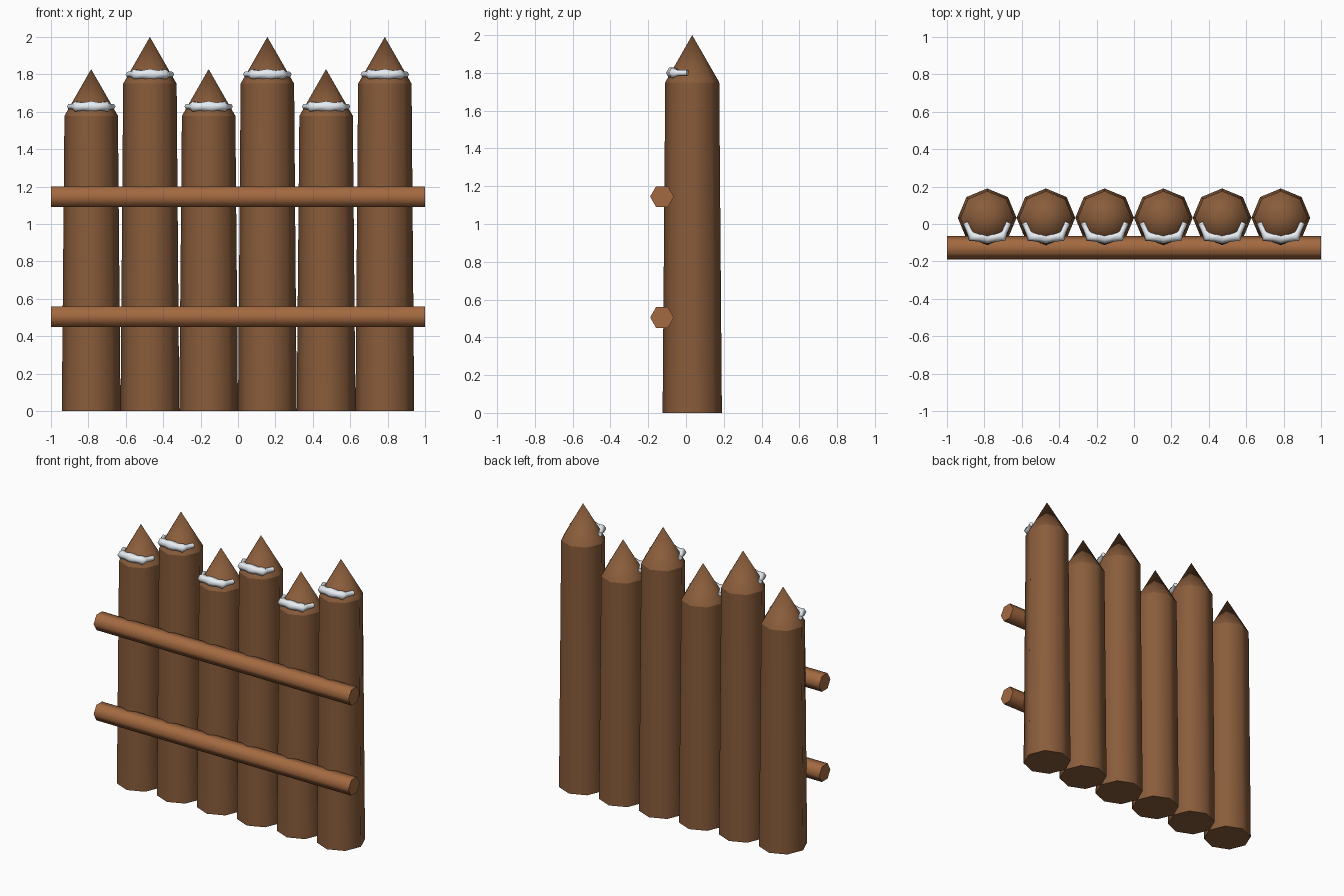
import bpy, bmesh
from math import cos, sin, pi, radians

if "Cube" in bpy.data.objects:
    bpy.data.objects.remove(bpy.data.objects["Cube"])


def material(name, rgb):
    m = bpy.data.materials.new(name)
    m.diffuse_color = (*rgb, 1)
    m.use_nodes = True
    m.node_tree.nodes["Principled BSDF"].inputs["Base Color"].default_value = m.diffuse_color
    return m


LOG = material("log_wood", (0.25, 0.107, 0.043))
RAIL = material("rail_wood", (0.37, 0.143, 0.053))
WHITE = material("white_trim", (0.8, 0.85, 0.9))


def lathe(name, profile, sides, mat):
    """Solid from (radius, z) rings; smooth around, sharp at every ring."""
    bm = bmesh.new()
    rings = []
    for r, z in profile:
        n = sides if r > 0 else 1
        rings.append([bm.verts.new((r * cos(2 * pi * i / sides),
                                    r * sin(2 * pi * i / sides), z)) for i in range(n)])
    for a, b in zip(rings, rings[1:]):
        for i in range(sides):
            j = (i + 1) % sides
            top = [b[j], b[i]] if len(b) > 1 else [b[0]]
            bm.faces.new([a[i], a[j]] + top).smooth = True
    bm.faces.new(rings[0][::-1])
    if len(rings[-1]) > 1:
        bm.faces.new(rings[-1])
    for ring in rings:
        for i in range(len(ring)):
            e = bm.edges.get((ring[i], ring[i - 1])) if len(ring) > 1 else None
            if e:
                e.smooth = False
    me = bpy.data.meshes.new(name)
    bm.to_mesh(me)
    bm.free()
    me.materials.append(mat)
    ob = bpy.data.objects.new(name, me)
    bpy.context.collection.objects.link(ob)
    return ob


def trim(name, x, y, z):
    """Lumpy white band wrapped round the front of a log tip."""
    cu = bpy.data.curves.new(name, 'CURVE')
    cu.dimensions = '3D'
    cu.bevel_depth = 1
    cu.bevel_resolution = 1
    cu.use_fill_caps = True
    pts = [(-0.115, -0.025, .016), (-0.092, -0.075, .017), (-0.08, -0.098, .030),
           (-0.045, -0.103, .024), (0, -0.105, .034), (0.045, -0.103, .024),
           (0.08, -0.098, .030), (0.092, -0.075, .017), (0.115, -0.025, .016)]
    sp = cu.splines.new('POLY')
    sp.points.add(len(pts) - 1)
    for p, (px, py, r) in zip(sp.points, pts):
        p.co = (px, py, 0, 1)
        p.radius = r
    sp.use_smooth = True
    cu.materials.append(WHITE)
    ob = bpy.data.objects.new(name, cu)
    ob.location = (x, y, z)
    bpy.context.collection.objects.link(ob)


# Sharpened logs, alternating short and tall
Y = 0.033
for k in range(6):
    x = (k - 2.5) * 0.314
    tip = 2.0 if k % 2 else 1.828
    log = lathe(f"log_{k + 1}", [(0.157, 0), (0.143, tip - 0.25), (0, tip)], 8, LOG)
    log.location = (x, Y, 0)
    trim(f"white_band_{k + 1}", x, Y, tip - 0.2)

# Two hexagonal cross rails on the front
for name, z in (("lower_rail", 0.505), ("upper_rail", 1.145)):
    rail = lathe(name, [(0.063, -1), (0.063, 1)], 6, RAIL)
    rail.rotation_euler = (radians(90), 0, radians(90))
    rail.location = (0, -0.127, z)
